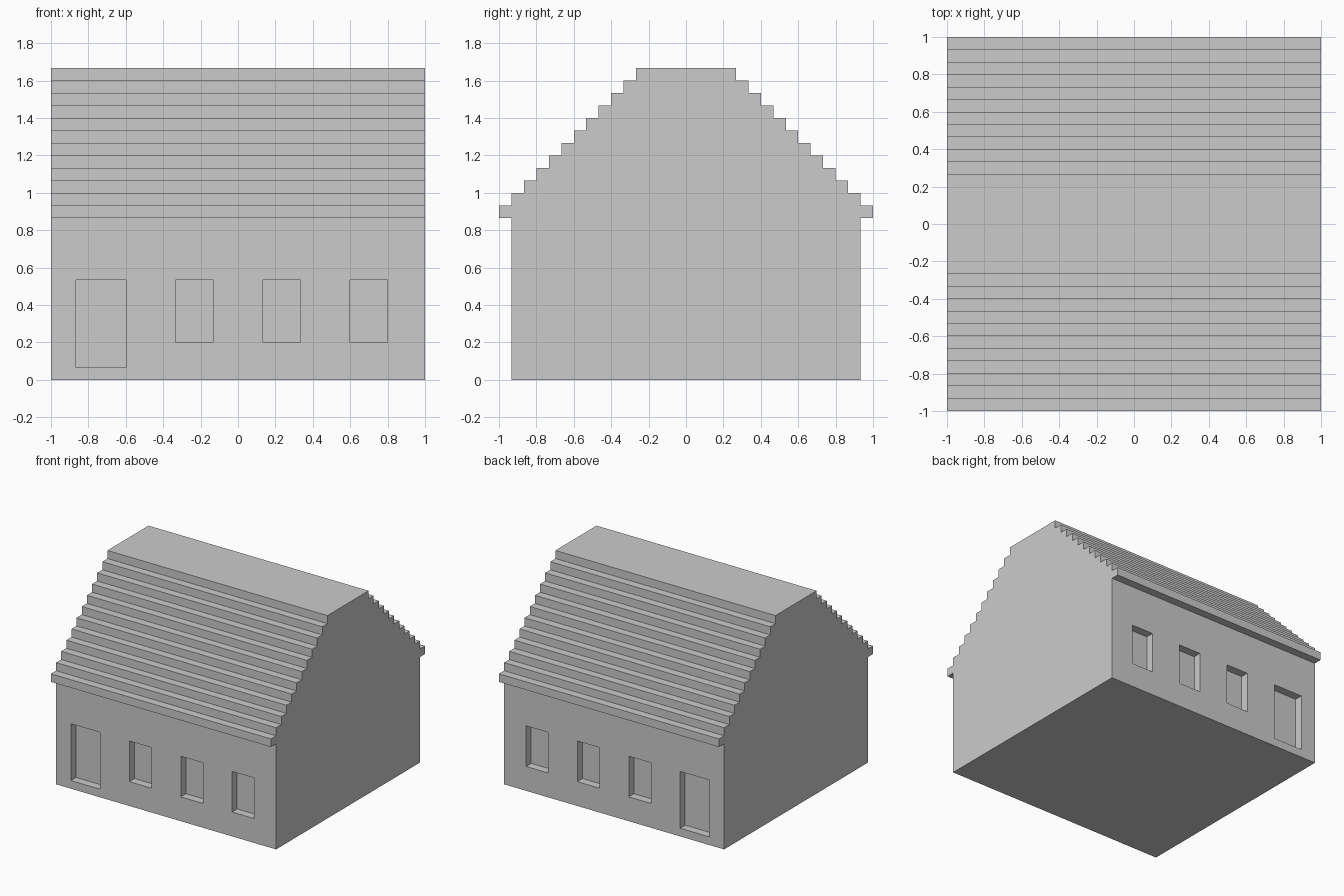
import bpy, bmesh
from mathutils import Matrix, Vector

if "Cube" in bpy.data.objects:
    bpy.data.objects.remove(bpy.data.objects["Cube"])

U = 2 / 30  # everything sits on a grid of 30 units across


def finish(name, bm):
    bmesh.ops.recalc_face_normals(bm, faces=bm.faces)
    mesh = bpy.data.meshes.new(name)
    bm.to_mesh(mesh)
    bm.free()
    obj = bpy.data.objects.new(name, mesh)
    bpy.context.collection.objects.link(obj)
    return obj


# House body: half profile of wall, eave and 12 stepped roof courses, mirrored
half = [(14, 0), (14, 13)]
for i in range(12):
    half += [(15 - i, 13 + i), (15 - i, 14 + i)]
profile = half + [(-y, z) for y, z in reversed(half)]
bm = bmesh.new()
face = bm.faces.new([bm.verts.new((-15 * U, y * U, z * U)) for y, z in profile])
ext = bmesh.ops.extrude_face_region(bm, geom=[face], use_keep_orig=True)
moved = [g for g in ext["geom"] if isinstance(g, bmesh.types.BMVert)]
bmesh.ops.translate(bm, verts=moved, vec=(30 * U, 0, 0))
house = finish("house_body", bm)

# Door and three window recesses, one unit deep, on front and back
openings = [(-13, -9, 1, 8), (-5, -2, 3, 8), (2, 5, 3, 8), (9, 12, 3, 8)]
bm = bmesh.new()
for side in (-1, 1):
    for x0, x1, z0, z1 in openings:
        centre = Vector(((x0 + x1) / 2, side * 14, (z0 + z1) / 2)) * U
        size = Vector((x1 - x0, 2, z1 - z0)) * U
        bmesh.ops.create_cube(bm, size=1, matrix=Matrix.LocRotScale(centre, None, size))
cutter = finish("opening_cutter", bm)
cutter.hide_render = True

# Cut the recesses, then remove the cutter
mod = house.modifiers.new("openings", "BOOLEAN")
mod.operation = "DIFFERENCE"
mod.solver = "EXACT"
mod.object = cutter
bpy.context.view_layer.objects.active = house
bpy.ops.object.modifier_apply(modifier=mod.name)
bpy.data.objects.remove(cutter)
